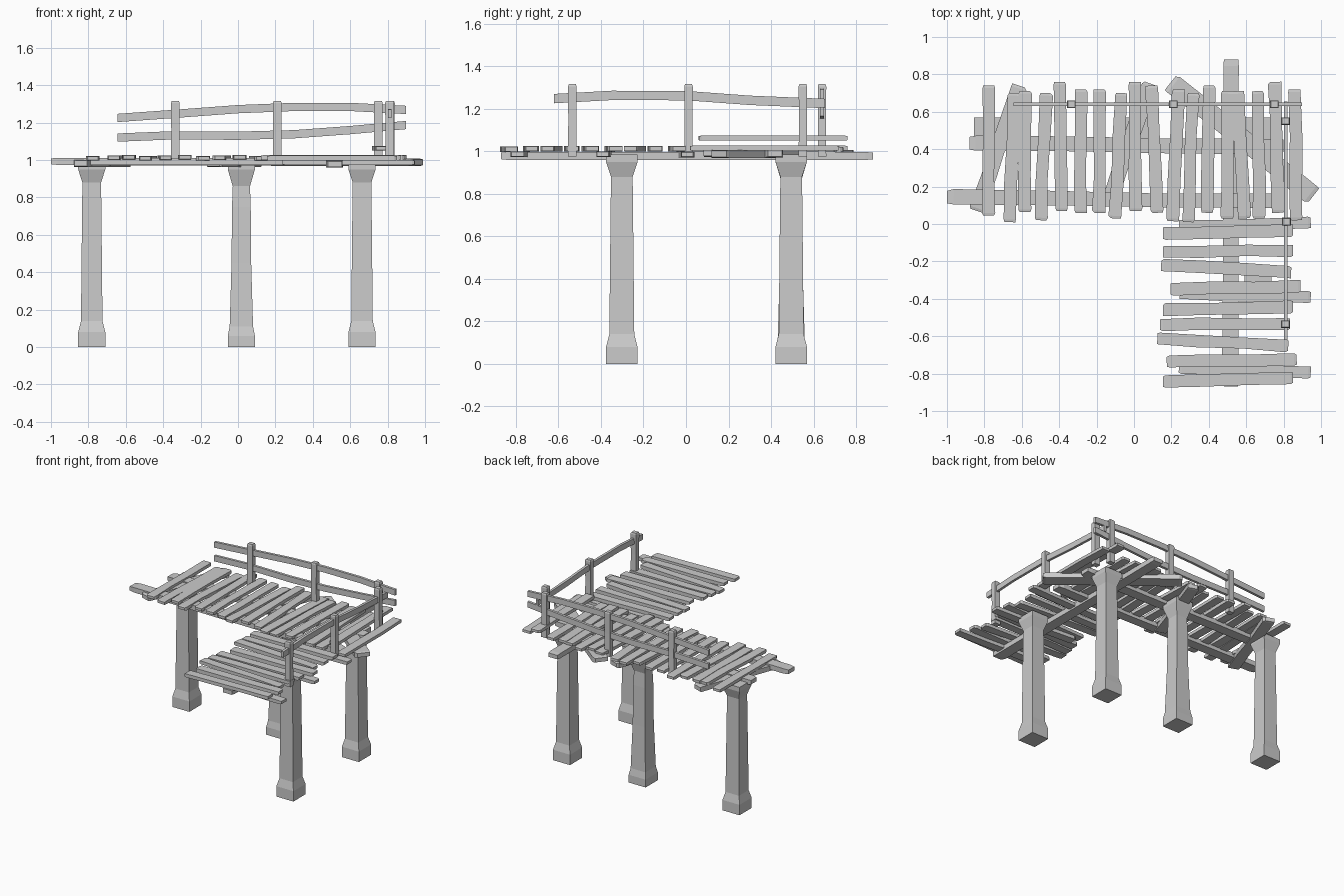
import bpy, bmesh, random
from mathutils import Vector as V

random.seed(4)


def loft(name, path, sizes, jitter=0.0):
    """Square-section timber through path points; sizes = (side, up) width per point."""
    path = [V(p) for p in path]
    axis = (path[-1] - path[0]).normalized()
    if abs(axis.z) > 0.9:
        side, up = V((1, 0, 0)), V((0, 1, 0))
    else:
        side = axis.cross(V((0, 0, 1))).normalized()
        up = V((0, 0, 1))
    bm = bmesh.new()
    rings = []
    for p, (w, h) in zip(path, sizes):
        off = side * random.uniform(-jitter, jitter)
        ww = w + random.uniform(-jitter, jitter)
        rings.append([bm.verts.new(p + off + side * a * ww / 2 + up * b * h / 2)
                      for a, b in ((-1, -1), (1, -1), (1, 1), (-1, 1))])
    for r, s in zip(rings, rings[1:]):
        for i in range(4):
            j = (i + 1) % 4
            bm.faces.new((r[i], r[j], s[j], s[i]))
    bm.faces.new(rings[0])
    bm.faces.new(rings[-1])
    bmesh.ops.recalc_face_normals(bm, faces=bm.faces)
    me = bpy.data.meshes.new(name)
    bm.to_mesh(me)
    bm.free()
    ob = bpy.data.objects.new(name, me)
    bpy.context.collection.objects.link(ob)
    return ob


def plank(name, a, b, w, h, jitter=0.004):
    """Straight board with slightly worn ends and uneven edges."""
    a, b = V(a), V(b)
    ts = (0, 0.02, 0.3, 0.65, 0.98, 1)
    sizes = [(w * k, h * m) for k, m in
             ((0.86, 0.8), (1, 1), (0.97, 1), (0.95, 1), (1, 1), (0.86, 0.8))]
    return loft(name, [a.lerp(b, t) for t in ts], sizes, jitter)


# Four tall support posts, flared at foot and head
straight = [(0, .145), (.08, .145), (.14, .115), (.5, .108), (.88, .10), (.95, .145), (.985, .145)]
waisted = [(0, .145), (.06, .145), (.11, .125), (.45, .105), (.75, .10), (.86, .092), (.95, .145), (.985, .145)]
for name, x, y, prof in (("left_post", -.782, .495, straight), ("middle_post", .018, .495, waisted),
                         ("right_post", .663, .495, straight), ("front_post", .663, -.302, straight)):
    loft(name, [(x, y, z) for z, _ in prof], [(w, w * 1.02) for _, w in prof])

# Beams and diagonal braces under the decks
for i, (x0, y0, x1, y1, z, w) in enumerate((
        (-1, .145, .81, .12, .993, .08), (-.88, .43, .8, .415, .99, .08),
        (.515, -.87, .52, .88, .978, .085),
        (-.84, .07, -.615, .74, .982, .085), (-.13, .13, .09, .75, .982, .085),
        (.195, .755, .96, .152, .988, .107))):
    plank("under_beam_%d" % (i + 1), (x0, y0, z), (x1, y1, z), w, .038)

# Main deck boards: front x, back x, front y, back y
main = ((-.775, -.78, .045, .74), (-.665, -.64, .01, .70), (-.585, -.585, .065, .71),
        (-.50, -.47, .02, .70), (-.39, -.40, .07, .76), (-.285, -.285, .06, .72),
        (-.185, -.185, .06, .72), (-.10, -.07, .03, .70), (.01, .005, .07, .76),
        (.125, .095, .06, .74), (.205, .24, .015, .72), (.29, .315, .01, .70),
        (.39, .405, .06, .74), (.495, .50, .03, .71), (.59, .555, .03, .71),
        (.67, .66, .03, .71), (.77, .755, .06, .76), (.87, .86, .02, .72))
for i, (xf, xb, yf, yb) in enumerate(main):
    z = 1.062 if i == 16 else 1.012 + .003 * (i % 3 - 1)   # one sprung board
    plank("main_board_%d" % (i + 1), (xf, yf, z), (xb, yb, z), .068, .024)

# Side wing boards: left y, right y, left x, right x, height
wing = ((-.01, .005, .24, .945, .985), (-.052, -.032, .155, .85, 1.013),
        (-.148, -.142, .155, .85, 1.013), (-.22, -.26, .145, .84, 1.013),
        (-.35, -.33, .195, .89, 1.013), (-.37, -.39, .245, .945, .987),
        (-.46, -.44, .155, .85, 1.013), (-.537, -.535, .14, .835, 1.013),
        (-.61, -.65, .125, .825, 1.013), (-.735, -.725, .175, .87, 1.013),
        (-.765, -.795, .24, .945, .987), (-.84, -.825, .155, .85, 1.01))
for i, (yl, yr, xl, xr, z) in enumerate(wing):
    plank("wing_board_%d" % (i + 1), (xl, yl, z), (xr, yr, z), .066, .026)

# Railing posts: three at the back, three on the right side
for i, (x, y) in enumerate(((-.335, .64), (.21, .64), (.75, .64),
                            (.81, -.535), (.815, .012), (.81, .55))):
    s = .047
    loft("rail_post_%d" % (i + 1), [(x, y, .975), (x, y, 1.15), (x, y, 1.305), (x, y, 1.316)],
         [(s, s * .85), (s * .92, s * .8), (s, s * .85), (s * .8, s * .7)])

# Warped handrails
xs = (-.645, -.35, 0, .3, .6, .897)
for name, zs in (("back_upper_rail", (1.225, 1.246, 1.272, 1.284, 1.284, 1.268)),
                 ("back_lower_rail", (1.12, 1.132, 1.13, 1.138, 1.16, 1.187))):
    loft(name, [(x, .64, z) for x, z in zip(xs, zs)], [(.02, .044)] * 6)
side = ((-.62, 1.248), (-.35, 1.263), (0, 1.262), (.3, 1.24), (.655, 1.225))
loft("side_rail", [(.812, y, z) for y, z in side], [(.02, .044)] * 5)
